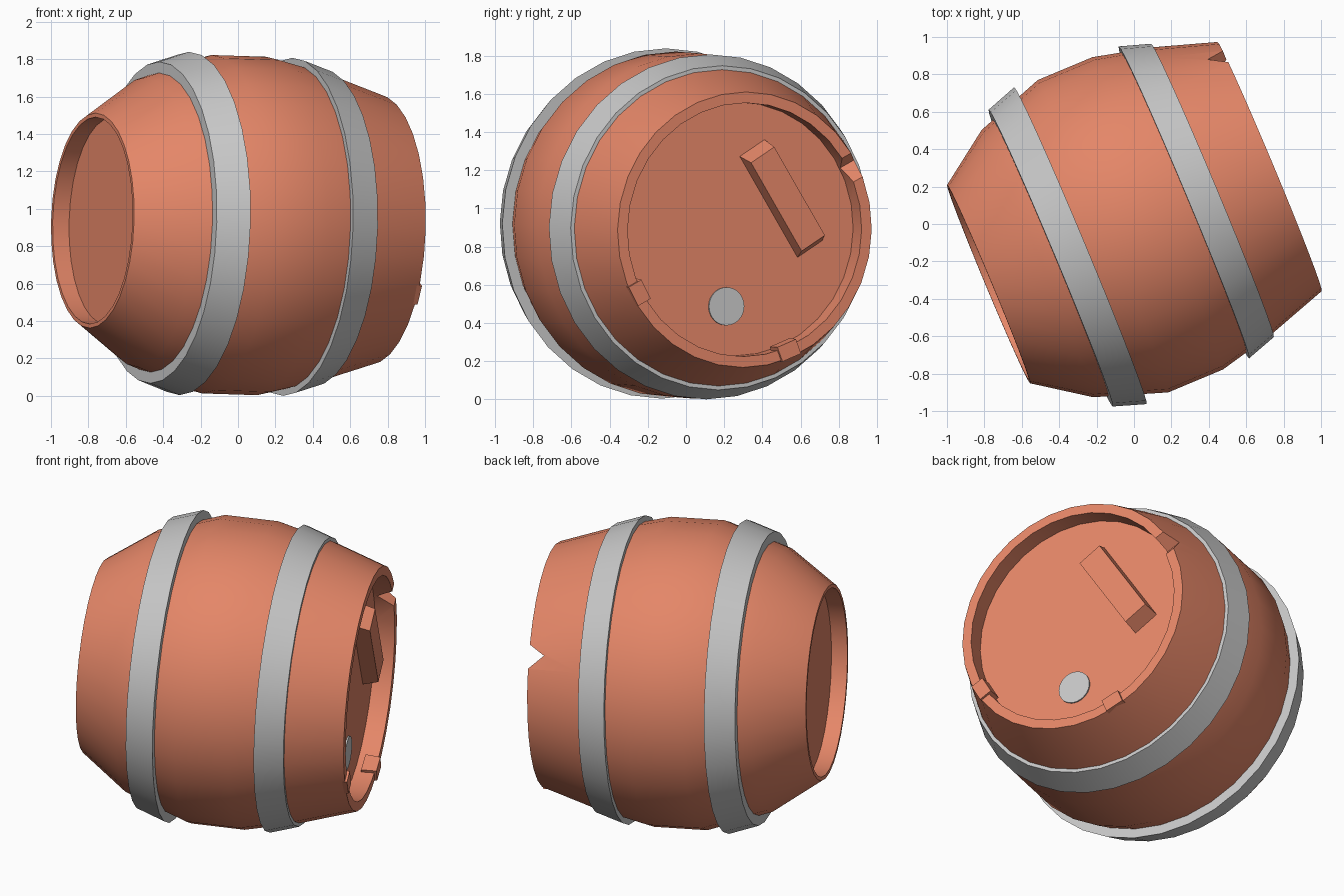
import bpy, bmesh, math
from mathutils import Matrix, Vector

if "Cube" in bpy.data.objects:
    bpy.data.objects.remove(bpy.data.objects["Cube"])

SEGMENTS = 32
# Local frame: x runs along the barrel, then it is turned and tipped slightly
PLACE = (Matrix.Translation((0, 0.004, 0.912))
         @ Matrix.Rotation(math.radians(22.7), 4, 'Z')
         @ Matrix.Rotation(math.radians(1.7), 4, 'Y'))


def material(name, colour):
    mat = bpy.data.materials.new(name)
    mat.use_nodes = True
    mat.diffuse_color = colour
    bsdf = mat.node_tree.nodes["Principled BSDF"]
    bsdf.inputs["Base Color"].default_value = colour
    bsdf.inputs["Roughness"].default_value = 0.8
    return mat


WOOD = material("terracotta wood", (0.78, 0.24, 0.138, 1))
METAL = material("grey metal", (0.58, 0.58, 0.58, 1))


def finish(bm, name, mat, local=Matrix.Identity(4)):
    bmesh.ops.recalc_face_normals(bm, faces=bm.faces)
    mesh = bpy.data.meshes.new(name)
    bm.to_mesh(mesh)
    bm.free()
    mesh.materials.append(mat)
    obj = bpy.data.objects.new(name, mesh)
    bpy.context.collection.objects.link(obj)
    obj.matrix_world = PLACE @ local
    return obj


def activate(obj):
    bpy.ops.object.select_all(action='DESELECT')
    obj.select_set(True)
    bpy.context.view_layer.objects.active = obj


def smooth(obj):
    activate(obj)
    bpy.ops.object.shade_smooth_by_angle(angle=math.radians(30))


def lathe(name, profile, mat, closed=False):
    """Turn (x, radius) points around the barrel axis."""
    bm = bmesh.new()
    rings = []
    for x, r in profile:
        rings.append([bm.verts.new((x, r * math.cos(a), r * math.sin(a)))
                      for a in (math.tau * i / SEGMENTS for i in range(SEGMENTS))])
    pairs = list(zip(rings, rings[1:]))
    if closed:
        pairs.append((rings[-1], rings[0]))
    else:
        bm.faces.new(rings[0])
        bm.faces.new(rings[-1])
    for a, b in pairs:
        for i in range(SEGMENTS):
            j = (i + 1) % SEGMENTS
            bm.faces.new((a[i], a[j], b[j], b[i]))
    return finish(bm, name, mat)


def box(name, size, mat, local, shrink):
    """Box whose +x face is scaled by shrink in y and z."""
    bm = bmesh.new()
    bmesh.ops.create_cube(bm, size=1)
    for v in bm.verts:
        k = shrink if v.co.x > 0 else (1, 1)
        v.co = Vector((v.co.x * size[0], v.co.y * size[1] * k[0], v.co.z * size[2] * k[1]))
    return finish(bm, name, mat, local)


def on_rim(x, radius, degrees):
    """Local frame at the rim with y pointing outwards."""
    return (Matrix.Rotation(math.radians(degrees), 4, 'X')
            @ Matrix.Translation((x, radius, 0)))


# Barrel body with a recessed lid at both ends
body = lathe("barrel_body", [
    (-0.748, 0.553), (-0.843, 0.553), (-0.843, 0.575), (-0.56, 0.774),
    (-0.18, 0.905), (0.137, 0.905), (0.46, 0.828), (0.786, 0.722),
    (0.786, 0.665), (0.670, 0.665)], WOOD)

# V-shaped chip cut through the rim
bm = bmesh.new()
corners = [(-0.095, 0.012), (0.05, 0.105), (0.05, -0.11)]
ends = [[bm.verts.new((x, y, z)) for x, z in corners] for y in (-0.12, 0.12)]
for ring in ends:
    bm.faces.new(ring)
for i in range(3):
    j = (i + 1) % 3
    bm.faces.new((ends[0][i], ends[0][j], ends[1][j], ends[1][i]))
cutter = finish(bm, "chip_cutter", WOOD, on_rim(0.786, 0.71, 28))
cutter.hide_render = True
bpy.context.view_layer.update()
cut = body.modifiers.new("chip", 'BOOLEAN')
cut.operation = 'DIFFERENCE'
cut.object = cutter
activate(body)
bpy.ops.object.modifier_apply(modifier=cut.name)
bpy.data.objects.remove(cutter)
smooth(body)

# Metal hoops, sunk into the staves
for name, (x0, r0), (x1, r1) in (("wide_hoop", (-0.483, 0.86), (-0.311, 0.918)),
                                 ("narrow_hoop", (0.289, 0.904), (0.455, 0.85))):
    smooth(lathe(name, [(x0, r0), (x1, r1), (x1, r1 - 0.09), (x0, r0 - 0.09)],
                 METAL, closed=True))

# Small wooden pegs on the rim
for name, angle in (("side_peg", 209), ("lower_peg", 292)):
    box(name, (0.09, 0.085, 0.125), WOOD, on_rim(0.755, 0.682, angle), (0.95, 0.9))

# Slanted handle block on the lid
box("lid_handle", (0.10, 0.165, 0.63), WOOD,
    Matrix.Translation((0.715, 0.253, 0.16))
    @ Matrix.Rotation(math.radians(32.3), 4, 'X'), (0.94, 0.87))

# Round metal plug in the lid
bm = bmesh.new()
bmesh.ops.create_cone(bm, cap_ends=True, segments=SEGMENTS, radius1=0.1,
                      radius2=0.1, depth=0.03)
plug = finish(bm, "lid_plug", METAL, Matrix.Translation((0.664, -0.052, -0.405))
              @ Matrix.Rotation(math.pi / 2, 4, 'Y'))
smooth(plug)
